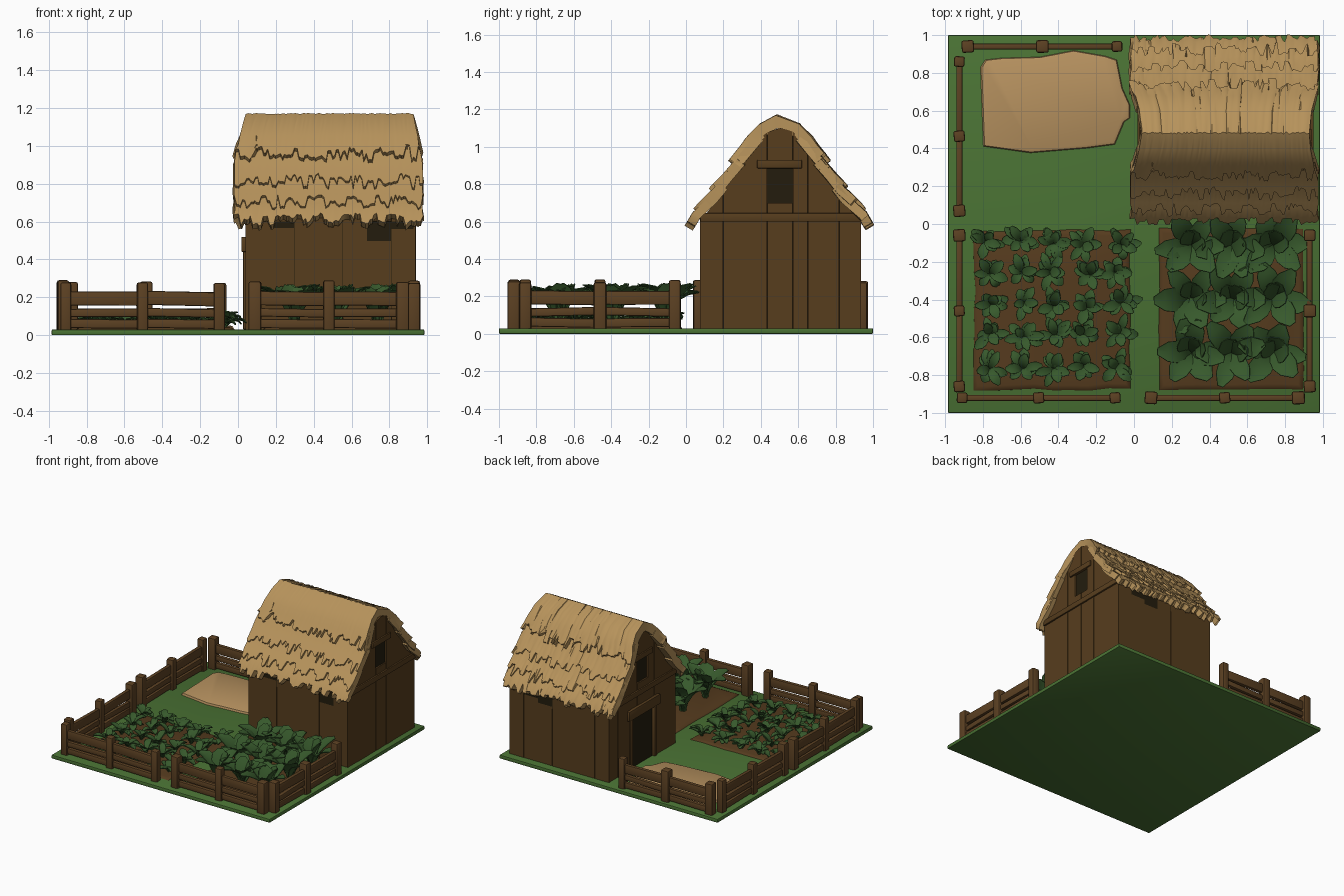
import bpy, bmesh, math, random
from mathutils import Matrix, Vector

if "Cube" in bpy.data.objects:
    bpy.data.objects.remove(bpy.data.objects["Cube"])

random.seed(4)
R = random.uniform


def mat(name, rgb):
    m = bpy.data.materials.new(name)
    m.diffuse_color = (*rgb, 1)
    m.use_nodes = True
    m.node_tree.nodes["Principled BSDF"].inputs["Base Color"].default_value = m.diffuse_color
    return m


GRASS = mat("grass green", (0.068, 0.168, 0.034))
SOIL = mat("soil brown", (0.092, 0.044, 0.013))
SAND = mat("sand", (0.47, 0.285, 0.115))
THATCH = mat("thatch straw", (0.47, 0.29, 0.105))
WALL = mat("wall wood", (0.095, 0.047, 0.0125))
FENCE = mat("fence wood", (0.108, 0.053, 0.0165))
LEAF = mat("leaf green", (0.038, 0.1, 0.025))
DARK = mat("dark opening", (0.017, 0.012, 0.004))


def finish(bm, name, material, bevel=0, thick=0, smooth=True):
    me = bpy.data.meshes.new(name)
    bm.to_mesh(me)
    bm.free()
    me.materials.append(material)
    ob = bpy.data.objects.new(name, me)
    bpy.context.collection.objects.link(ob)
    if thick:
        s = ob.modifiers.new("solid", 'SOLIDIFY')
        s.thickness, s.offset = thick, 0
    if bevel:
        b = ob.modifiers.new("bevel", 'BEVEL')
        b.width, b.segments = bevel, 2
    if smooth:
        me.shade_smooth()
        e = ob.modifiers.new("split", 'EDGE_SPLIT')
        e.split_angle = math.radians(40)
    return ob


def box(bm, lo, hi, rot=None):
    lo, hi = Vector(lo), Vector(hi)
    m = Matrix.Translation((lo + hi) / 2) @ (rot or Matrix()) @ Matrix.Diagonal((*(hi - lo), 1))
    bmesh.ops.create_cube(bm, size=1, matrix=m)


def prism(bm, pts, offset):
    """Closed prism from a 3D polygon pushed along offset."""
    f = bm.faces.new([bm.verts.new(p) for p in pts])
    ext = bmesh.ops.extrude_face_region(bm, geom=[f], use_keep_orig=True)
    vs = [g for g in ext['geom'] if isinstance(g, bmesh.types.BMVert)]
    bmesh.ops.translate(bm, verts=vs, vec=offset)
    bmesh.ops.recalc_face_normals(bm, faces=bm.faces)


# ground slab
bm = bmesh.new()
box(bm, (-0.985, -1, 0), (0.985, 1, 0.03))
finish(bm, "ground_slab", GRASS, 0.006)


# soil beds and sand yard: low mounds with wobbly outlines
def mound(name, pts, z, material):
    bm = bmesh.new()
    loops = []
    c = Vector((sum(p[0] for p in pts) / len(pts), sum(p[1] for p in pts) / len(pts)))
    for s, h in ((1, 0.025), (0.98, z - 0.006), (0.93, z)):
        loops.append([bm.verts.new((*(c + (Vector(p) - c) * s), h)) for p in pts])
    n = len(pts)
    for a, b in zip(loops, loops[1:]):
        for i in range(n):
            bm.faces.new((a[i], a[(i + 1) % n], b[(i + 1) % n], b[i]))
    bm.faces.new(loops[-1])
    bmesh.ops.recalc_face_normals(bm, faces=bm.faces)
    finish(bm, name, material)


def rect(x0, y0, x1, y1, n=8, j=0.008):
    cs = [(x0, y0), (x1, y0), (x1, y1), (x0, y1)]
    return [(a[0] + (b[0] - a[0]) * i / n + R(-j, j), a[1] + (b[1] - a[1]) * i / n + R(-j, j))
            for a, b in zip(cs, cs[1:] + cs[:1]) for i in range(n)]


mound("left_soil_bed", rect(-0.85, -0.88, -0.02, -0.03), 0.042, SOIL)
mound("right_soil_bed", rect(0.13, -0.88, 0.9, -0.02, j=0.003), 0.042, SOIL)
mound("sand_yard", [(-0.8, 0.41), (-0.55, 0.375), (-0.25, 0.4), (-0.1, 0.42), (-0.05, 0.54), (-0.02, 0.56),
                    (-0.02, 0.63), (-0.06, 0.72), (-0.09, 0.87), (-0.15, 0.89), (-0.32, 0.92), (-0.5, 0.885),
                    (-0.7, 0.88), (-0.79, 0.87), (-0.815, 0.83)], 0.052, SAND)

# fences: three posts and three rails per run
runs = {"front_left": ((-0.91, -0.92), (-0.1, -0.92)), "front_right": ((0.09, -0.92), (0.87, -0.92)),
        "left_front": ((-0.925, -0.86), (-0.925, -0.06)), "left_back": ((-0.925, 0.07), (-0.925, 0.86)),
        "back": ((-0.88, 0.94), (-0.09, 0.94)), "right": ((0.93, -0.86), (0.93, -0.06))}
for name, (a, b) in runs.items():
    a, b = Vector(a), Vector(b)
    along_x = abs(b.x - a.x) > abs(b.y - a.y)
    bm = bmesh.new()
    for t in (0, 0.5, 1):
        p = a.lerp(b, t)
        w, h = R(0.028, 0.035), R(0.275, 0.292)
        box(bm, (p.x - w, p.y - w, 0.01), (p.x + w, p.y + w, h), Matrix.Rotation(R(-0.08, 0.08), 4, 'Z'))
    finish(bm, name + "_fence_posts", FENCE, 0.011)
    bm = bmesh.new()
    for z, h in ((0.193, 0.037), (0.118, 0.022), (0.06, 0.024)):
        for t0, t1 in ((0, 0.5), (0.5, 1)):
            p, q = a.lerp(b, t0), a.lerp(b, t1)
            d = Vector((0, 0.016)) if along_x else Vector((0.016, 0))
            rot = Matrix.Rotation(R(-0.025, 0.025), 4, 'Y' if along_x else 'X')
            box(bm, (*(p - d), z - h), (*(q + d), z + h), rot)
    finish(bm, name + "_fence_rails", FENCE, 0.008)

# house: dark inner body, then planks laid over it
C = 0.505
GABLE = [(0, 1.1), (0.06, 1.085), (0.12, 1.04), (0.18, 0.95), (0.25, 0.84), (0.36, 0.69), (0.43, 0.6)]


def roof_z(y):
    d = abs(y - C)
    for (d0, z0), (d1, z1) in zip(GABLE, GABLE[1:]):
        if d <= d1:
            return z0 + (z1 - z0) * (d - d0) / (d1 - d0)
    return 0.6


bm = bmesh.new()
prof = [(-0.42, 0.02)] + [(-d, z) for d, z in GABLE[::-1]] + GABLE[1:] + [(0.42, 0.02)]
prism(bm, [(0.052, C + d, z) for d, z in prof], (0.876, 0, 0))
finish(bm, "house_body", DARK, smooth=False)

# gable planks, stopping round the door and the windows
DOOR, WIN = (0.35, 0.65, 0.45), (0.435, 0.57, 0.7, 0.89)
for name, x, door in (("left", 0.053, True), ("right", 0.927, False)):
    out = -0.012 if door else 0.012
    bm = bmesh.new()
    ys = [0.075, 0.2, 0.35, 0.435, C, 0.57, 0.65, 0.82, 0.935]
    for y0, y1 in zip(ys, ys[1:]):
        mid, o = (y0 + y1) / 2, out * R(0.85, 1.15)
        y0, y1 = y0 + 0.001, y1 - 0.001
        start = DOOR[2] if door and DOOR[0] < mid < DOOR[1] else 0.03
        spans = [(start, WIN[2]), (WIN[3], 9)] if WIN[0] < mid < WIN[1] else [(start, 9)]
        for s, e in spans:
            prism(bm, [(x, y0, s), (x, y1, s), (x, y1, min(e, roof_z(y1))), (x, mid, min(e, roof_z(mid))),
                       (x, y0, min(e, roof_z(y0)))], (o, 0, 0))
    finish(bm, name + "_gable_planks", WALL, smooth=False)
    # cross beam and window lintel
    bm = bmesh.new()
    far = x + out * 2
    box(bm, (min(x, far), 0.075, 0.6), (max(x, far), 0.935, 0.645))
    box(bm, (min(x, far), 0.38, 0.885), (max(x, far), 0.62, 0.93))
    finish(bm, name + "_gable_beams", WALL, 0.005)

# front and back planks
for name, y, o in (("front", 0.087, -0.012), ("back", 0.923, 0.012)):
    bm = bmesh.new()
    for i in range(7):
        x0 = 0.041 + i * 0.1283
        prism(bm, [(x0, y, 0.03), (x0 + 0.127, y, 0.03), (x0 + 0.127, y, 0.63), (x0, y, 0.63)],
              (0, o * R(0.85, 1.15), 0))
    finish(bm, name + "_wall_planks", WALL, smooth=False)

# door frame
bm = bmesh.new()
for y in (0.33, 0.64):
    box(bm, (0.026, y, 0.03), (0.06, y + 0.035, 0.46))
box(bm, (0.018, 0.3, 0.44), (0.06, 0.7, 0.52))
finish(bm, "door_frame", WALL, 0.006)


# thatch: overlapping tiers whose lower edges hang in uneven tongues
def tier(name, prof, ragged, thick):
    bm, n, rows = bmesh.new(), 90, []
    lens, hold = {}, 0
    for i in range(n + 1):
        if hold <= 0:
            lens, hold = {k: R(-1.0, 0.35) for k in ragged}, random.randint(1, 3)
        hold -= 1
        col = []
        for k, (d, z) in enumerate(prof):
            p = Vector((d * 1.07, z))
            if k in ragged:
                q = Vector((prof[ragged[k]][0] * 1.07, prof[ragged[k]][1]))
                p += (p - q) * (max(lens[k], -0.85) + R(-0.1, 0.1))
            t = min(1, 2.5 * (1.145 - z) / 0.55)
            x0, x1 = 0.04 - 0.06 * t, 0.925 + 0.05 * t
            jit = R(-0.003, 0.003)
            col.append(bm.verts.new((x0 + (x1 - x0) * i / n + R(-0.003, 0.003), 0.5 + p.x + jit, p.y + jit)))
        rows.append(col)
    for a, b in zip(rows, rows[1:]):
        for k in range(len(prof) - 1):
            bm.faces.new((a[k], b[k], b[k + 1], a[k + 1]))
    finish(bm, name, THATCH, thick=thick)


top = [(-0.015, 1.136), (0.08, 1.095), (0.14, 1.03), (0.17, 0.985), (0.215, 0.925)]
tier("thatch_ridge", [(-d, z) for d, z in top[:0:-1]] + top, {0: 1, 8: 7}, 0.07)
for name, p in (("upper", [(0.1, 1.05), (0.17, 0.96), (0.22, 0.895), (0.265, 0.84), (0.315, 0.785)]),
                ("middle", [(0.19, 0.92), (0.25, 0.845), (0.31, 0.765), (0.345, 0.73), (0.395, 0.675)]),
                ("lower", [(0.28, 0.785), (0.33, 0.72), (0.37, 0.68), (0.415, 0.635), (0.443, 0.585)])):
    tier("thatch_%s_back" % name, p, {4: 3}, 0.05)
    tier("thatch_%s_front" % name, [(-d, z) for d, z in p[::-1]], {0: 1}, 0.05)


# crops: rosettes of folded, arching leaves
def leaf(bm, base, yaw, length, width, pitch, droop):
    out, side = Vector((math.cos(yaw), math.sin(yaw), 0)), Vector((-math.sin(yaw), math.cos(yaw), 0))
    p, prev = Vector(base), None
    for w in (0.2, 0.4, 0.75, 1, 0.9, 0.3):
        s, lift = side * width * w / 2, Vector((0, 0, width * w * 0.15))
        row = [bm.verts.new(v) for v in (p - s + lift, p, p + s + lift)]
        if prev:
            for k in (0, 1):
                bm.faces.new((prev[k + 1], prev[k], row[k], row[k + 1]))
        prev = row
        p = p + (out * math.cos(pitch) + Vector((0, 0, math.sin(pitch)))) * length / 5
        pitch -= droop


bm = bmesh.new()
for x in (0.3, 0.52, 0.74):
    for y in (-0.11, -0.39, -0.68):
        for i in range(9):
            outer = i < 6
            leaf(bm, (x + R(-.01, .01), y + R(-.01, .01), 0.035), i * math.tau / 6 + R(-0.3, 0.3),
                 R(0.28, 0.31) if outer else R(0.23, 0.25), R(0.1, 0.13),
                 1.4 if outer else 1.5, R(0.24, 0.32) if outer else 0.13)
finish(bm, "large_leaf_crops", LEAF, thick=0.005)

bm = bmesh.new()
for i in range(5):
    for j in range(5):
        x, y = -0.77 + i * 0.172 + R(-.02, .02), -0.76 + j * 0.165 + R(-.015, .015)
        for k in range(9):
            leaf(bm, (x, y, 0.035), k * math.tau / 6 + R(-0.4, 0.4), R(0.09, 0.14), R(0.045, 0.06),
                 R(1.0, 1.5), R(0.2, 0.5))
finish(bm, "small_leaf_crops", LEAF, thick=0.005)
